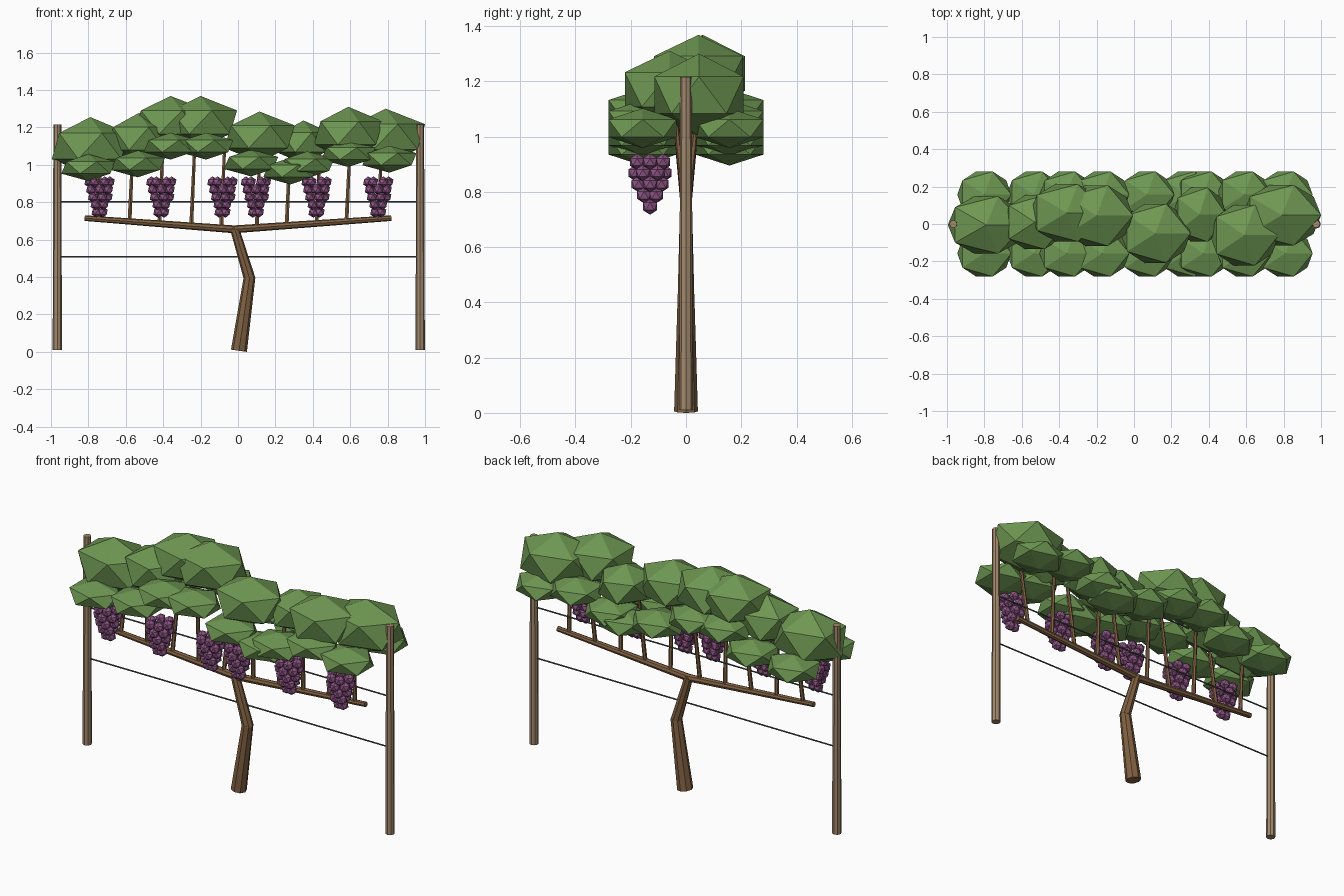
import bpy, bmesh, math
from mathutils import Vector, Matrix

if "Cube" in bpy.data.objects:
    bpy.data.objects.remove(bpy.data.objects["Cube"])


def material(name, rgb):
    m = bpy.data.materials.new(name)
    m.diffuse_color = (*rgb, 1)
    m.use_nodes = True
    m.node_tree.nodes["Principled BSDF"].inputs["Base Color"].default_value = m.diffuse_color
    return m


BARK = material("bark", (0.22, 0.12, 0.055))
POST = material("post_wood", (0.36, 0.25, 0.15))
WIRE = material("wire_metal", (0.08, 0.09, 0.09))
LEAF = material("leaf", (0.155, 0.31, 0.085))
GRAPE = material("grape", (0.27, 0.09, 0.235))


def finish(bm, name, mat):
    mesh = bpy.data.meshes.new(name)
    bm.to_mesh(mesh)
    bm.free()
    mesh.materials.append(mat)
    obj = bpy.data.objects.new(name, mesh)
    bpy.context.collection.objects.link(obj)
    return obj


def rod(name, a, b, r1, r2, mat, sides=8):
    """Tapered cylinder from point a to point b."""
    a, b = Vector(a), Vector(b)
    d = b - a
    rot = Vector((0, 0, 1)).rotation_difference(d).to_matrix().to_4x4()
    bm = bmesh.new()
    bmesh.ops.create_cone(bm, cap_ends=True, segments=sides, radius1=r1, radius2=r2,
                          depth=d.length, matrix=Matrix.Translation((a + b) / 2) @ rot)
    return finish(bm, name, mat)


def blob(bm, center, scale):
    """Stretched icosahedron."""
    bmesh.ops.create_icosphere(bm, subdivisions=1, radius=1,
                               matrix=Matrix.Translation(center) @ Matrix.Diagonal((*scale, 1)))


# end posts and trellis wires
for side, x in (("left", -0.966), ("right", 0.974)):
    rod(side + "_post", (x, 0, 0.01), (x, 0, 1.215), 0.025, 0.021, POST)
for i, z in enumerate((0.508, 0.802, 1.10)):
    rod(f"wire_{i + 1}", (-0.966, 0, z), (0.974, 0, z), 0.004, 0.004, WIRE, 6)

# bent trunk and the two horizontal arms
rod("trunk_lower", (0.005, 0, 0.006), (0.062, 0, 0.40), 0.043, 0.031, BARK)
rod("trunk_upper", (0.064, 0, 0.385), (-0.02, 0, 0.665), 0.031, 0.024, BARK)
for side, s in (("left", -1), ("right", 1)):
    rod(side + "_arm", (-0.02, 0, 0.655), (0.82 * s, 0, 0.715), 0.021, 0.015, BARK)

# upright canes leaning alternately to the front and back
for i, x in enumerate((-0.75, -0.58, -0.42, -0.25, -0.09, 0.1, 0.26, 0.42, 0.58, 0.75)):
    y = 0.045 * (-1) ** i
    rod(f"cane_{i + 1}", (x, 0, 0.655 + 0.073 * abs(x)), (x + 0.02, y, 1.13),
        0.012, 0.009, BARK, 6)

# large crown clumps: center x, y, z and half sizes x, y, z
CROWN = [(-0.79, -0.005, 1.10, 0.23, 0.18, 0.155),
         (-0.53, 0.01, 1.14, 0.19, 0.17, 0.137),
         (-0.36, 0.06, 1.228, 0.22, 0.18, 0.14),
         (-0.20, 0.045, 1.228, 0.218, 0.19, 0.14),
         (0.115, -0.05, 1.15, 0.21, 0.185, 0.135),
         (0.35, 0.05, 1.12, 0.16, 0.17, 0.117),
         (0.59, -0.06, 1.17, 0.205, 0.19, 0.14),
         (0.79, 0.047, 1.15, 0.235, 0.19, 0.15)]
for i, c in enumerate(CROWN):
    bm = bmesh.new()
    blob(bm, c[:3], c[3:])
    finish(bm, f"crown_leaves_{i + 1}", LEAF)

# lower skirt clumps, mirrored front and back
SKIRT = [(-0.80, 0.985), (-0.535, 1.005), (-0.36, 1.10), (-0.17, 1.10),
         (0.07, 1.01), (0.28, 0.967), (0.37, 1.0), (0.59, 1.06), (0.81, 1.03)]
for i, (x, z) in enumerate(SKIRT):
    for side, s in (("front", -1), ("back", 1)):
        bm = bmesh.new()
        blob(bm, (x, s * 0.157, z), (0.162, 0.145, 0.072))
        finish(bm, f"{side}_leaves_{i + 1}", LEAF)

# grape bunches: tapering rings of berries sharing one mesh
bm = bmesh.new()
RINGS = [(6, 0.054, 0.908), (6, 0.052, 0.868), (5, 0.043, 0.828), (4, 0.03, 0.788), (2, 0.016, 0.747)]
for k, (n, radius, z) in enumerate(RINGS):
    for j in range(n):
        a = 2 * math.pi * (j + 0.5 * (k % 2)) / n
        blob(bm, (radius * math.cos(a), radius * math.sin(a), z), (0.03,) * 3)
bunch = finish(bm, "grape_bunch_1", GRAPE)
for i, x in enumerate((-0.74, -0.41, -0.083, 0.096, 0.42, 0.75)):
    obj = bunch
    if i:
        obj = bunch.copy()
        obj.name = f"grape_bunch_{i + 1}"
        bpy.context.collection.objects.link(obj)
    obj.location = (x, -0.13, 0)
